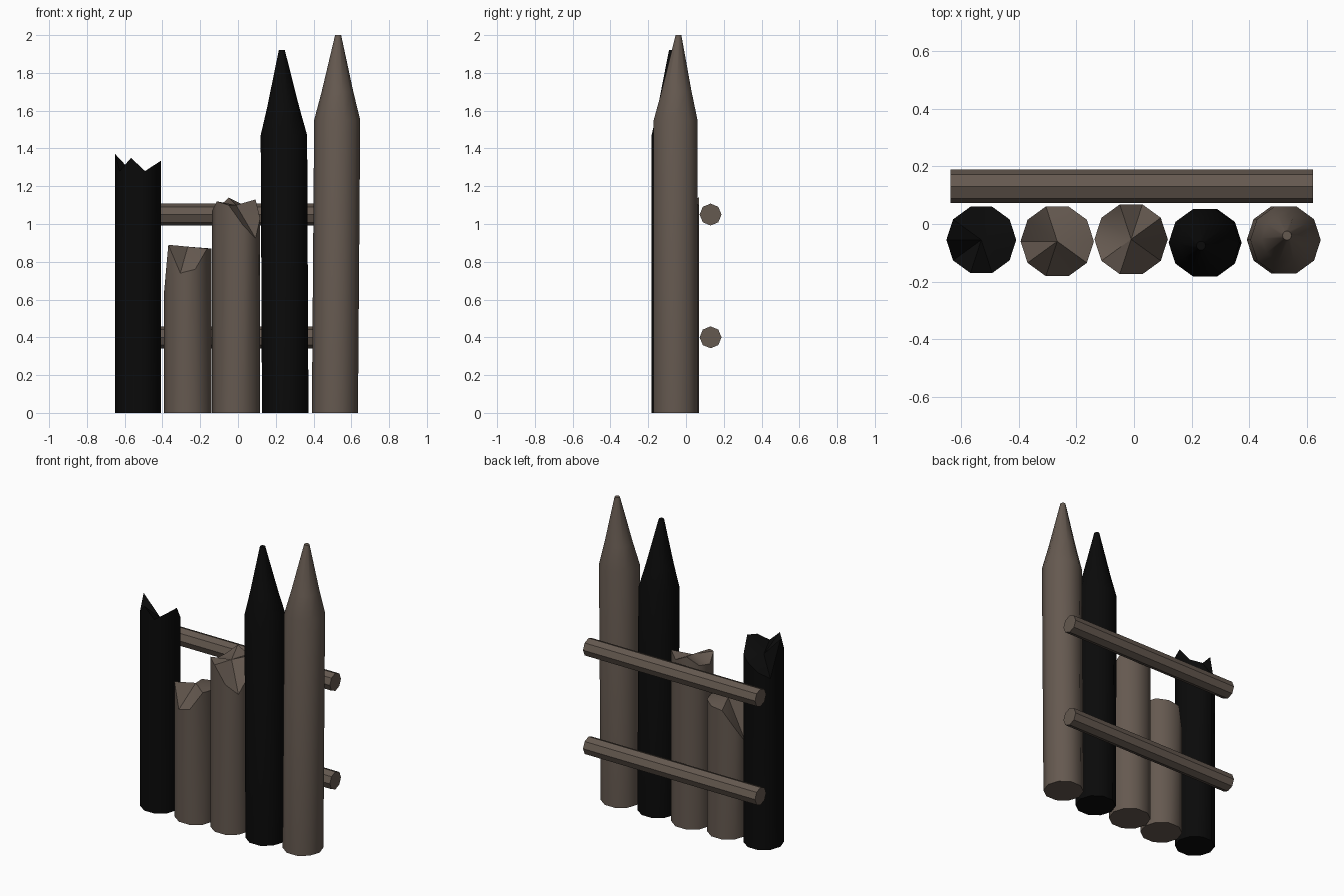
import bpy
import bmesh
import math
from mathutils import Vector

cube = bpy.data.objects.get("Cube")
if cube:
    bpy.data.objects.remove(cube, do_unlink=True)

SIDES = 10


def make_material(name, color):
    mat = bpy.data.materials.new(name)
    mat.use_nodes = True
    mat.diffuse_color = color
    bsdf = mat.node_tree.nodes["Principled BSDF"]
    bsdf.inputs["Base Color"].default_value = color
    bsdf.inputs["Roughness"].default_value = 0.9
    return mat


weathered = make_material("weathered_wood", (0.13, 0.10, 0.08, 1))
charred = make_material("charred_wood", (0.003, 0.003, 0.003, 1))


def finish(name, bm, mat, angle):
    bmesh.ops.recalc_face_normals(bm, faces=bm.faces)
    mesh = bpy.data.meshes.new(name)
    bm.to_mesh(mesh)
    bm.free()
    mesh.materials.append(mat)
    obj = bpy.data.objects.new(name, mesh)
    bpy.context.collection.objects.link(obj)
    bpy.ops.object.select_all(action="DESELECT")
    obj.select_set(True)
    bpy.context.view_layer.objects.active = obj
    bpy.ops.object.shade_smooth_by_angle(angle=math.radians(angle))
    return obj


def ring(bm, center, radius, heights=None, sides=SIDES):
    """Ring of vertices around a centre, with optional uneven heights."""
    verts = []
    for i in range(sides):
        a = math.tau * i / sides
        z = heights[i] if heights else center[2]
        verts.append(bm.verts.new((center[0] + radius * math.cos(a),
                                   center[1] + radius * math.sin(a), z)))
    return verts


def bridge(bm, low, high):
    n = len(low)
    for i in range(n):
        j = (i + 1) % n
        bm.faces.new((low[i], low[j], high[j], high[i]))


def pointed_post(name, mat, radius, base, shoulder, tip):
    """Straight trunk that tapers to a blunt sharpened point."""
    bm = bmesh.new()
    shoulder, tip = Vector(shoulder), Vector(tip)
    rings = [ring(bm, base, radius), ring(bm, shoulder, radius),
             ring(bm, shoulder.lerp(tip, 0.33), radius * 0.69),
             ring(bm, tip, 0.016)]
    for low, high in zip(rings, rings[1:]):
        bridge(bm, low, high)
    bm.faces.new(rings[0])
    bm.faces.new(rings[-1])
    return finish(name, bm, mat, 40)


def broken_post(name, mat, radius, base, core, heights):
    """Snapped trunk: splintered rim fanned to a core vertex."""
    bm = bmesh.new()
    low = ring(bm, base, radius)
    high = ring(bm, base, radius, heights)
    bridge(bm, low, high)
    bm.faces.new(low)
    center = bm.verts.new((base[0], base[1], core))
    for i in range(SIDES):
        bm.faces.new((high[i], high[(i + 1) % SIDES], center))
    return finish(name, bm, mat, 40)


# Broken posts, rim heights run counter-clockwise from +x
broken_post("charred_broken_post", charred, 0.121, (-0.529, -0.055, 0), 1.24,
            [1.335, 1.24, 1.22, 1.17, 1.13, 1.37, 1.28, 1.35, 1.28, 1.32])
broken_post("short_broken_post", weathered, 0.127, (-0.266, -0.06, 0), 0.88,
            [0.87, 0.87, 0.86, 0.85, 0.73, 0.62, 0.89, 0.74, 0.76, 0.87])
broken_post("middle_broken_post", weathered, 0.127, (-0.01, -0.053, 0), 1.10,
            [1.03, 1.13, 1.10, 1.14, 1.08, 1.07, 1.12, 1.10, 0.99, 0.925])

# Sharpened posts
pointed_post("charred_pointed_post", charred, 0.123,
             (0.25, -0.065, 0), (0.243, -0.065, 1.47), (0.232, -0.075, 1.92))
pointed_post("tall_pointed_post", weathered, 0.122,
             (0.513, -0.055, 0), (0.525, -0.055, 1.55), (0.53, -0.04, 2.0))

# Rails across the back
for name, z in (("lower_rail", 0.40), ("upper_rail", 1.05)):
    bm = bmesh.new()
    ends = [ring(bm, (0, 0, x), 0.058, sides=8) for x in (-0.635, 0.62)]
    bridge(bm, *ends)
    for end in ends:
        bm.faces.new(end)
    for v in bm.verts:
        v.co = (v.co.z, 0.13 + v.co.x, z + v.co.y)
    finish(name, bm, weathered, 30)
